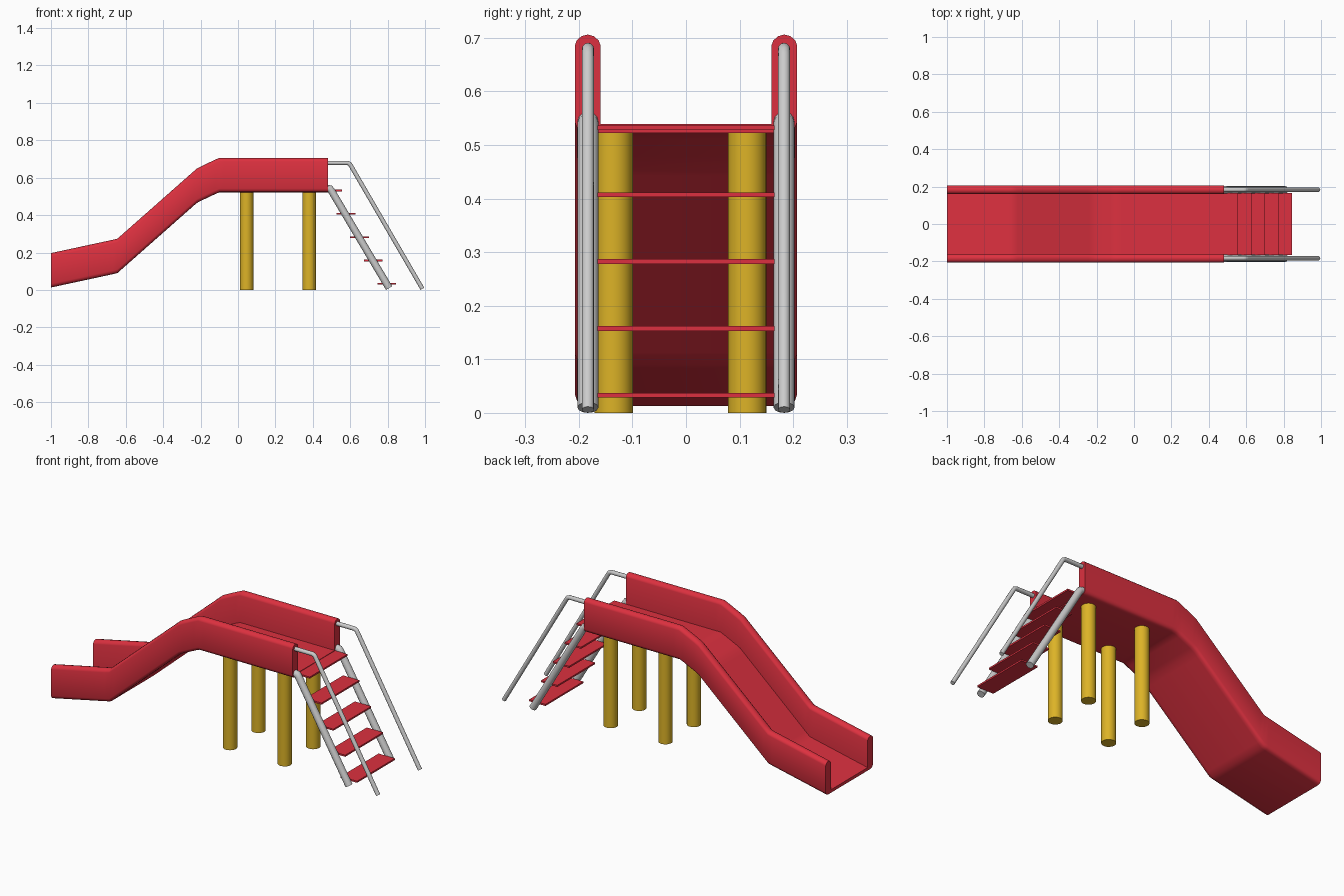
import bpy
import math

if "Cube" in bpy.data.objects:
    bpy.data.objects.remove(bpy.data.objects["Cube"])


def material(name, color):
    m = bpy.data.materials.new(name)
    m.diffuse_color = color
    m.use_nodes = True
    m.node_tree.nodes["Principled BSDF"].inputs["Base Color"].default_value = m.diffuse_color
    return m


RED = material("red", (0.72, 0.03, 0.05, 1))
YELLOW = material("yellow", (0.72, 0.45, 0.02, 1))


def smooth(obj, degrees=40):
    bpy.ops.object.select_all(action='DESELECT')
    obj.select_set(True)
    bpy.context.view_layer.objects.active = obj
    bpy.ops.object.shade_smooth_by_angle(angle=math.radians(degrees))


# Chute: U-shaped section swept along the underside path
path = [(-1, 0.013), (-0.67, 0.084), (-0.645, 0.09), (-0.62, 0.112),
        (-0.245, 0.443), (-0.22, 0.465), (-0.195, 0.478),
        (-0.125, 0.511), (-0.10, 0.522), (-0.07, 0.522), (0.48, 0.522)]
half = [(0.16, 0.017), (0.16, 0.165), (0.163, 0.173), (0.172, 0.181),
        (0.183, 0.184), (0.195, 0.181), (0.204, 0.173), (0.207, 0.165),
        (0.207, 0.02), (0.203, 0.009), (0.195, 0.002), (0.182, 0)]
section = half + [(-y, z) for y, z in reversed(half)]
n = len(section)
verts = [(x, y, z + h) for x, z in path for y, h in section]
faces = [(i * n + j, (i + 1) * n + j, (i + 1) * n + (j + 1) % n, i * n + (j + 1) % n)
         for i in range(len(path) - 1) for j in range(n)]


# Chute end caps: floor and two walls
def cap(start):
    k = len(half)
    right = [start + j for j in range(k)]
    left = [start + j for j in range(k, n)]
    floor = [start + k - 1, start + k, start + n - 1, start]
    return [right, left, floor]


faces += cap(0)
faces += [f[::-1] for f in cap((len(path) - 1) * n)]
mesh = bpy.data.meshes.new("slide_chute")
mesh.from_pydata(verts, [], faces)
mesh.materials.append(RED)
chute = bpy.data.objects.new("slide_chute", mesh)
bpy.context.collection.objects.link(chute)
bpy.context.view_layer.objects.active = chute
chute.select_set(True)
bpy.ops.object.mode_set(mode='EDIT')
bpy.ops.mesh.select_all(action='SELECT')
bpy.ops.mesh.normals_make_consistent(inside=False)
bpy.ops.object.mode_set(mode='OBJECT')
smooth(chute)

# Platform support posts
for x in (0.046, 0.381):
    for y in (-0.135, 0.114):
        bpy.ops.mesh.primitive_cylinder_add(vertices=32, radius=0.036, depth=0.528,
                                            location=(x, y, 0.264))
        post = bpy.context.object
        post.name = "support_post"
        post.data.materials.append(YELLOW)
        smooth(post)

# Ladder steps
for i in range(5):
    bpy.ops.mesh.primitive_cube_add(size=1, location=(0.505 + 0.0725 * i, 0, 0.532 - 0.1248 * i))
    step = bpy.context.object
    step.name = "ladder_step"
    step.scale = (0.1, 0.331, 0.009)
    step.data.materials.append(RED)


# Bent steel tubes
def tube(name, points, radius):
    curve = bpy.data.curves.new(name, 'CURVE')
    curve.dimensions = '3D'
    curve.bevel_depth = radius
    curve.bevel_resolution = 4
    curve.use_fill_caps = True
    spline = curve.splines.new('POLY')
    spline.points.add(len(points) - 1)
    for p, co in zip(spline.points, points):
        p.co = (*co, 1)
    obj = bpy.data.objects.new(name, curve)
    bpy.context.collection.objects.link(obj)
    bpy.ops.object.select_all(action='DESELECT')
    obj.select_set(True)
    bpy.context.view_layer.objects.active = obj
    bpy.ops.object.convert(target='MESH')
    smooth(bpy.context.object)


# Ladder side rails and handrails on both sides
for y in (-0.183, 0.183):
    tube("ladder_rail", [(0.47, y, 0.545), (0.492, y, 0.541), (0.502, y, 0.526),
                         (0.808, y, 0.01)], 0.0195)
    tube("handrail", [(0.47, y, 0.679), (0.585, y, 0.679), (0.597, y, 0.674),
                      (0.603, y, 0.665), (0.986, y, 0.006)], 0.0115)
